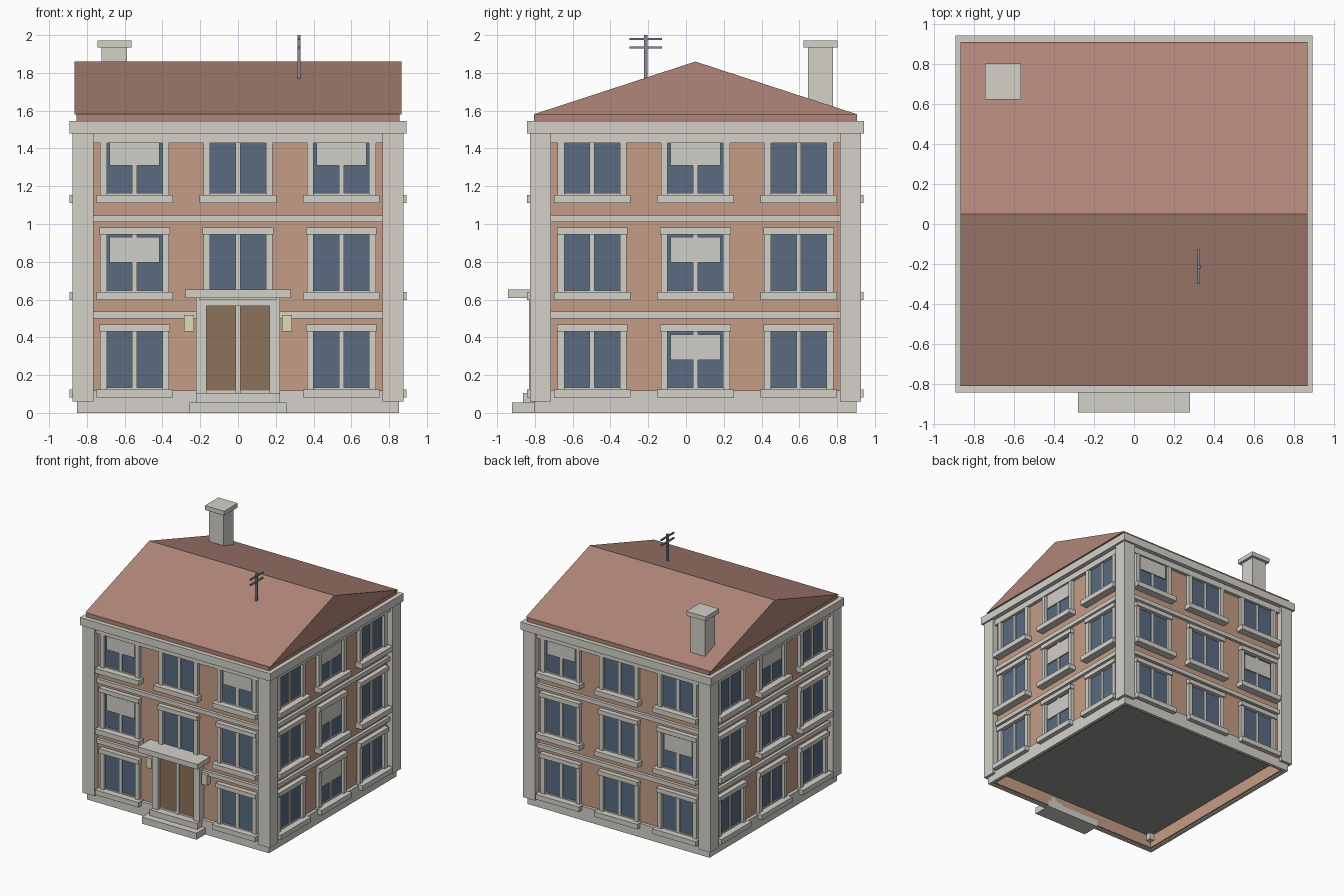
import bpy, bmesh, math
from mathutils import Matrix, Vector

if "Cube" in bpy.data.objects:
    bpy.data.objects.remove(bpy.data.objects["Cube"])

CY = 0.05            # building centre in y
PITCH = 0.515        # storey height
WALL = 0.825         # half width of the wall faces


def material(name, r, g, b):
    m = bpy.data.materials.new(name)
    m.diffuse_color = (r, g, b, 1)
    m.use_nodes = True
    m.node_tree.nodes["Principled BSDF"].inputs["Base Color"].default_value = m.diffuse_color
    return m


STONE = material("stone", 0.66, 0.64, 0.59)
BRICK = material("plaster", 0.56, 0.34, 0.24)
ROOF = material("roof_tile", 0.44, 0.24, 0.19)
GLASS = material("glass", 0.10, 0.145, 0.22)
WOOD = material("wood", 0.26, 0.17, 0.10)
BLIND = material("blind_cloth", 0.64, 0.62, 0.58)
LAMP = material("lamp_glass", 0.75, 0.70, 0.48)
METAL = material("metal", 0.25, 0.26, 0.28)
DARK = material("floor_grey", 0.3, 0.3, 0.28)


def boxes(name, mat, items):
    """One object from boxes (x0, x1, y0, y1, z0, z1[, quarter turns])."""
    bm = bmesh.new()
    for x0, x1, y0, y1, z0, z1, *turn in items:
        mtx = Matrix.Translation(((x0 + x1) / 2, (y0 + y1) / 2, (z0 + z1) / 2)) \
            @ Matrix.Diagonal((x1 - x0, y1 - y0, z1 - z0, 1))
        if turn:
            mtx = Matrix.Translation((0, CY, 0)) @ Matrix.Rotation(turn[0] * math.pi / 2, 4, 'Z') @ mtx
        bmesh.ops.create_cube(bm, size=1, matrix=mtx)
    me = bpy.data.meshes.new(name)
    bm.to_mesh(me)
    bm.free()
    me.materials.append(mat)
    ob = bpy.data.objects.new(name, me)
    bpy.context.collection.objects.link(ob)
    return ob


def on_side(side, u0, u1, d0, d1, z0, z1):
    """Box on a facade: u along the wall, d outward from the centre."""
    return (u0, u1, -d1, -d0, z0, z1, side)


def ring(half, thick, z0, z1):
    return [on_side(s, -half, half - thick, half - thick, half, z0, z1) for s in range(4)]


def slab(half, z0, z1):
    return (-half, half, CY - half, CY + half, z0, z1)


# walls, hollow base and floor
boxes("walls", BRICK, ring(WALL, 0.015, 0.01, 1.5))
boxes("plinth", STONE, ring(0.852, 0.027, 0, 0.118))
boxes("floor", DARK, [slab(WALL - 0.015, 0.115, 0.125)])

# corner pilasters, string courses, frieze and cornice
boxes("corner_pilasters", STONE,
      [on_side(s, -0.876, -0.766, 0.766, 0.876, 0.06, 1.49) for s in range(4)])
boxes("string_courses", STONE, [b for z in (0.50, 1.01) for b in ring(0.85, 0.025, z, z + 0.036)])
boxes("frieze", STONE, ring(0.855, 0.03, 1.43, 1.485))
boxes("cornice", STONE, [slab(0.892, 1.48, 1.545)])

# windows on four sides, three storeys, three columns
blind_spots = {(0, -1, 2), (0, 1, 2), (0, -1, 1), (1, 0, 0), (1, 0, 1), (1, 0, 2),
               (2, -1, 2), (2, 1, 1), (3, 0, 2)}
frames, sills, panes, mullions, blinds = [], [], [], [], []
for s in range(4):
    for col in (-1, 0, 1):
        for floor in range(3):
            if (s, col, floor) == (0, 0, 0):
                continue          # the entrance
            u, z = col * 0.547, floor * PITCH
            for a in (-0.183, 0.147):
                frames.append(on_side(s, u + a, u + a + 0.036, WALL - 0.01, 0.853, z + 0.12, z + 0.435))
            sills.append(on_side(s, u - 0.203, u + 0.203, WALL - 0.01, 0.891, z + 0.082, z + 0.124))
            if floor < 2:
                frames.append(on_side(s, u - 0.187, u + 0.187, WALL - 0.01, 0.865, z + 0.43, z + 0.467))
            panes.append(on_side(s, u - 0.147, u + 0.147, WALL - 0.005, WALL + 0.004, z + 0.12, z + 0.432))
            mullions.append(on_side(s, u - 0.013, u + 0.013, WALL, WALL + 0.012, z + 0.12, z + 0.432))
            mullions.append(on_side(s, u - 0.147, u + 0.147, WALL, WALL + 0.012, z + 0.12, z + 0.134))
            if (s, col, floor) in blind_spots:
                blinds.append(on_side(s, u - 0.132, u + 0.132, WALL, WALL + 0.015, z + 0.28, z + 0.415))
boxes("window_frames", STONE, frames)
boxes("window_sills", STONE, sills)
boxes("window_panes", GLASS, panes)
boxes("window_mullions", STONE, mullions)
boxes("window_blinds", BLIND, blinds)

# entrance: steps, frame, doors, canopy, wall lamps
boxes("steps", STONE, [(-0.256, 0.256, -0.92, -0.76, 0, 0.056),
                       (-0.223, 0.223, -0.862, -0.76, 0.056, 0.105)])
boxes("door_frame", STONE, [(-0.223, -0.168, -0.832, -0.77, 0.1, 0.615),
                            (0.168, 0.223, -0.832, -0.77, 0.1, 0.615),
                            (-0.17, 0.17, -0.832, -0.77, 0.567, 0.615),
                            (-0.014, 0.014, -0.81, -0.77, 0.1, 0.57)])
boxes("door_leaves", WOOD, [(-0.17, 0, -0.80, -0.77, 0.1, 0.57), (0, 0.17, -0.80, -0.77, 0.1, 0.57)])
boxes("canopy", STONE, [(-0.279, 0.279, -0.942, -0.77, 0.608, 0.652)])
boxes("wall_lamps", LAMP, [(-0.286, -0.234, -0.825, -0.77, 0.43, 0.517),
                           (0.234, 0.286, -0.825, -0.77, 0.43, 0.517)])

# gable roof extruded along x, on a low base
boxes("roof_base", ROOF, [slab(0.855, 1.54, 1.582)])
bm = bmesh.new()
profile = [bm.verts.new((-0.866, y, z)) for y, z in ((CY - 0.858, 1.58), (CY + 0.858, 1.58), (CY, 1.86))]
face = bm.faces.new(profile)
out = bmesh.ops.extrude_face_region(bm, geom=[face])
bmesh.ops.translate(bm, vec=Vector((1.732, 0, 0)),
                    verts=[g for g in out["geom"] if isinstance(g, bmesh.types.BMVert)])
bmesh.ops.recalc_face_normals(bm, faces=bm.faces)
me = bpy.data.meshes.new("roof")
bm.to_mesh(me)
bm.free()
me.materials.append(ROOF)
bpy.context.collection.objects.link(bpy.data.objects.new("roof", me))

# chimney and aerial
cx, cy = -0.655, 0.712
boxes("chimney", STONE, [(cx - 0.067, cx + 0.067, cy - 0.067, cy + 0.067, 1.6, 1.94),
                         (cx - 0.09, cx + 0.09, cy - 0.09, cy + 0.09, 1.935, 1.972)])
ax, ay = 0.323, -0.213
boxes("aerial", METAL, [(ax - 0.009, ax + 0.009, ay - 0.009, ay + 0.009, 1.76, 2.0)]
      + [(ax - 0.006, ax + 0.006, ay - 0.086, ay + 0.086, z - 0.006, z + 0.006) for z in (1.935, 1.98)])
